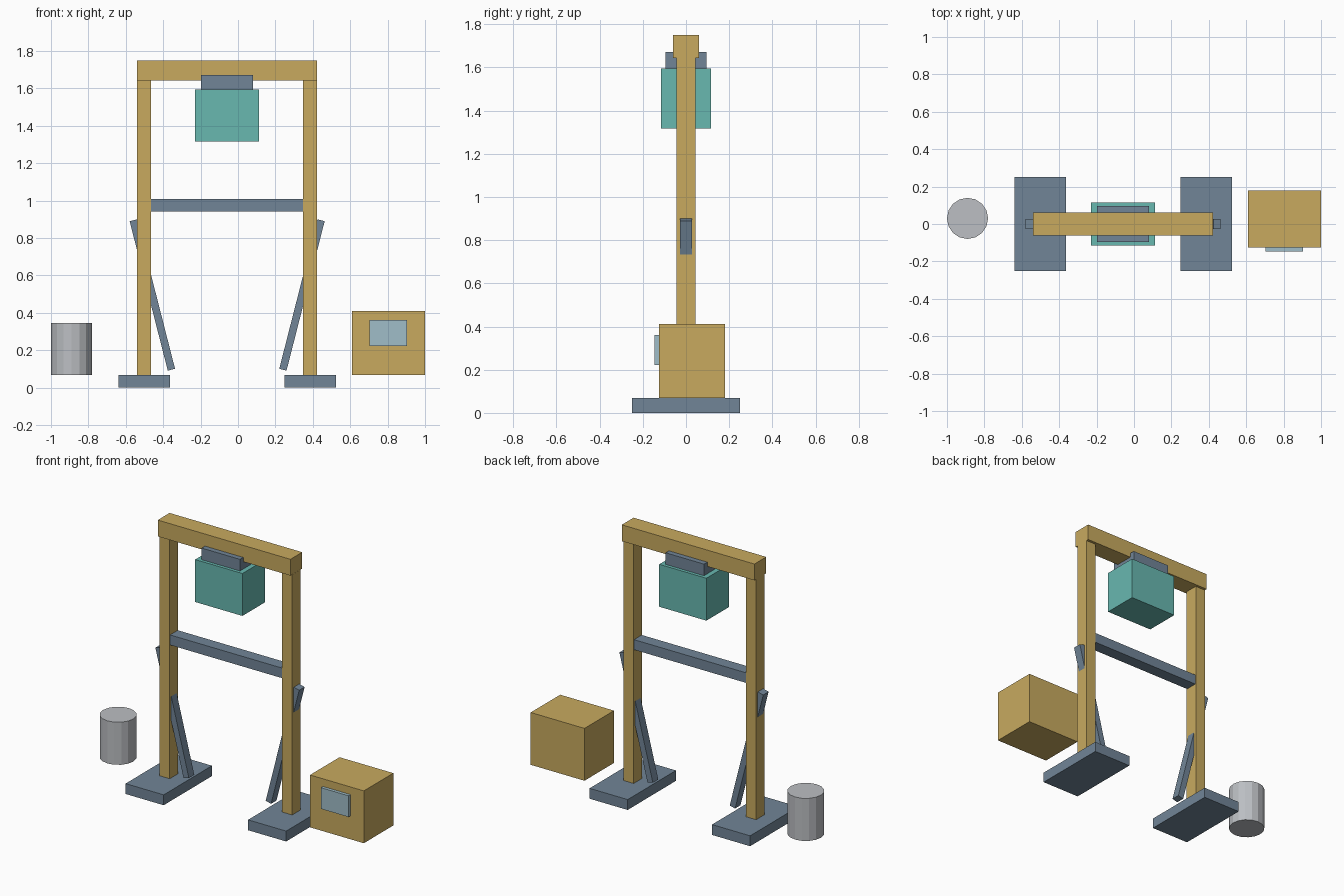
import bpy
import math
from mathutils import Vector

if "Cube" in bpy.data.objects:
    bpy.data.objects.remove(bpy.data.objects["Cube"])


def mat(name, hex_rgb):
    """Material from an sRGB hex value, stored as linear."""
    m = bpy.data.materials.new(name)
    srgb = [int(hex_rgb[i:i + 2], 16) / 255 for i in (0, 2, 4)]
    lin = [c / 12.92 if c <= 0.04045 else ((c + 0.055) / 1.055) ** 2.4 for c in srgb]
    m.diffuse_color = (*lin, 1.0)
    m.use_nodes = True
    m.node_tree.nodes["Principled BSDF"].inputs["Base Color"].default_value = m.diffuse_color
    return m


GOLD = mat("ochre", "C8AA5F")
SLATE = mat("slate_blue", "718597")
TEAL = mat("teal", "68B8B0")
PALE = mat("pale_blue", "A0BDC8")
GREY = mat("light_grey", "BCBFC3")


def box(name, xr, yr, zr, material):
    """Box from its x, y and z ranges."""
    ranges = (xr, yr, zr)
    bpy.ops.mesh.primitive_cube_add(size=1, location=[(a + b) / 2 for a, b in ranges])
    ob = bpy.context.object
    ob.name = name
    ob.scale = [b - a for a, b in ranges]
    bpy.ops.object.transform_apply(location=False, rotation=False, scale=True)
    ob.data.materials.append(material)
    return ob


def strut(name, top, bottom, width, depth, material):
    """Square-ended bar between two points in the xz plane."""
    top, bottom = Vector(top), Vector(bottom)
    d = top - bottom
    ob = box(name, (-width / 2, width / 2), (-depth / 2, depth / 2),
             (-d.length / 2, d.length / 2), material)
    ob.location = (top + bottom) / 2
    ob.rotation_euler.y = math.atan2(d.x, d.z)
    return ob


# Gantry legs, mirrored about the frame centre
CX = -0.058
for side, s in (("left", -1), ("right", 1)):
    x = CX + s * 0.444
    box(side + "_foot", (x - 0.138, x + 0.138), (-0.25, 0.25), (0, 0.068), SLATE)
    box(side + "_post", (x - 0.0375, x + 0.0375), (-0.044, 0.044), (0.068, 1.643), GOLD)
    strut(side + "_brace", (CX + s * 0.502, 0, 0.895), (CX + s * 0.298, 0, 0.096),
          0.04, 0.056, SLATE)

# Top beam and crossbar
box("top_beam", (CX - 0.481, CX + 0.481), (-0.061, 0.061), (1.643, 1.75), GOLD)
box("crossbar", (CX - 0.407, CX + 0.407), (-0.04, 0.04), (0.943, 1.009), SLATE)

# Hanging block with its saddle
box("hanger_saddle", (-0.197, 0.081), (-0.095, 0.095), (1.595, 1.671), SLATE)
box("hanging_block", (-0.229, 0.113), (-0.116, 0.116), (1.317, 1.595), TEAL)

# Control crate with its front panel
box("crate", (0.61, 1.0), (-0.125, 0.18), (0.068, 0.411), GOLD)
box("crate_panel", (0.704, 0.904), (-0.146, -0.125), (0.222, 0.361), PALE)

# Drum
bpy.ops.mesh.primitive_cylinder_add(vertices=16, radius=0.11, depth=0.279,
                                    location=(-0.89, 0.03, 0.2075))
drum = bpy.context.object
drum.name = "drum"
drum.data.materials.append(GREY)
